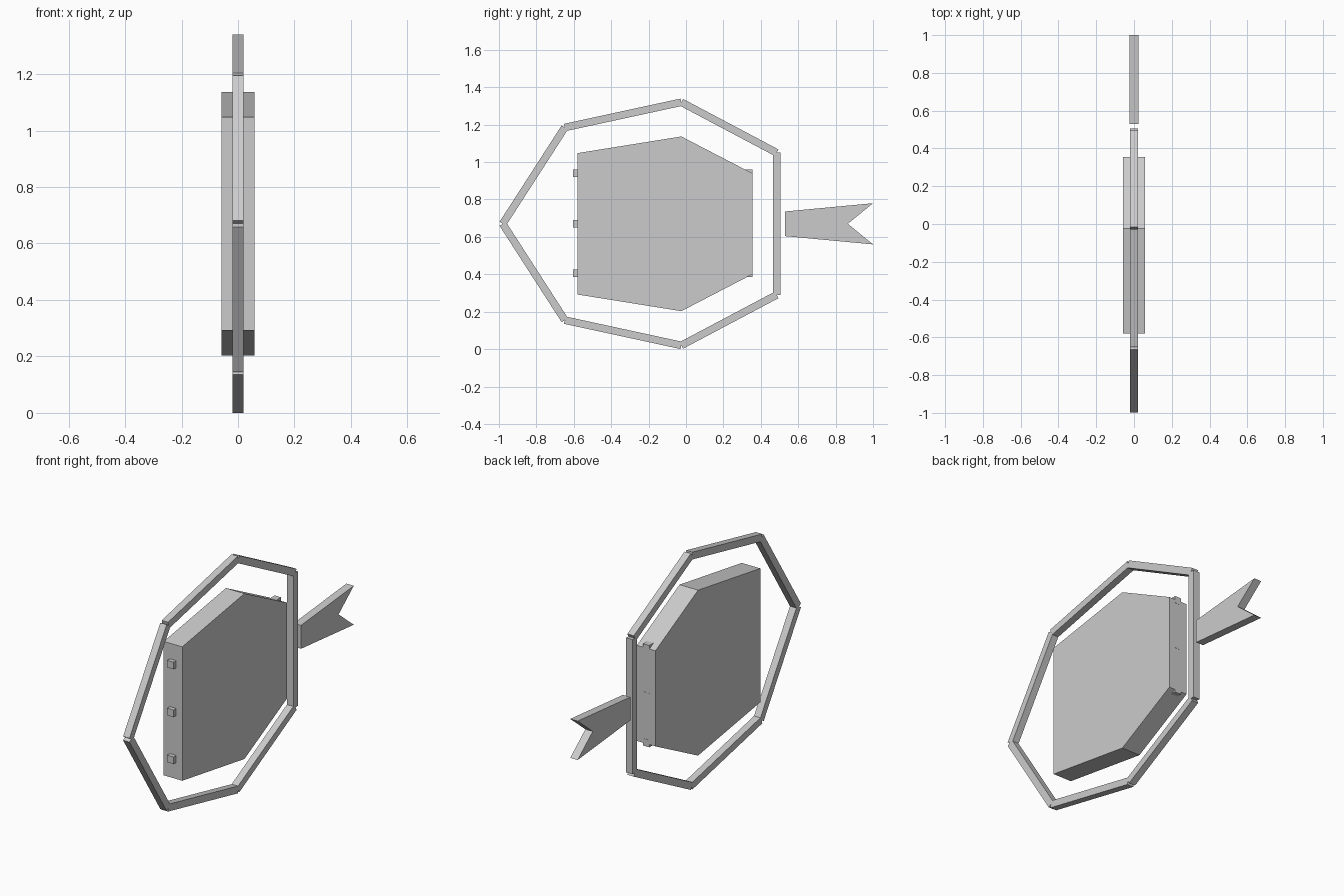
import bpy
import bmesh
from mathutils import Vector

if "Cube" in bpy.data.objects:
    bpy.data.objects.remove(bpy.data.objects["Cube"])

grey = bpy.data.materials.new("plain grey")
grey.diffuse_color = (0.6, 0.6, 0.6, 1)
grey.use_nodes = True
grey.node_tree.nodes["Principled BSDF"].inputs["Base Color"].default_value = grey.diffuse_color
MID = 0.67  # height of the horizontal symmetry line


def prism(name, profile, half):
    """Extrude a (y, z) outline along x, from -half to +half."""
    bm = bmesh.new()
    base = bm.faces.new([bm.verts.new((-half, y, z)) for y, z in profile])
    top = bmesh.ops.extrude_face_region(bm, geom=[base])["geom"]
    bmesh.ops.translate(bm, vec=(2 * half, 0, 0),
                        verts=[v for v in top if isinstance(v, bmesh.types.BMVert)])
    bmesh.ops.recalc_face_normals(bm, faces=bm.faces)
    mesh = bpy.data.meshes.new(name)
    bm.to_mesh(mesh)
    bm.free()
    mesh.materials.append(grey)
    obj = bpy.data.objects.new(name, mesh)
    bpy.context.collection.objects.link(obj)
    return obj


def mirrored(upper):
    """Complete an outline by reflecting its upper half across the middle."""
    return upper + [(y, 2 * MID - z) for y, z in reversed(upper) if abs(z - MID) > 1e-4]


def bar(name, a, b, width):
    """Square-ended bar between two (y, z) points."""
    a, b = Vector(a), Vector(b)
    d = (b - a).normalized()
    n = Vector((-d.y, d.x)) * width / 2
    return prism(name, [a + n, b + n, b - n, a - n], width / 2)


# Thick body slab
prism("body", mirrored([(-0.58, 1.048), (-0.025, 1.137), (0.355, 0.94)]), 0.058)

# Small pegs along the front and back edges
for i, z in enumerate((0.405, MID, 0.94)):
    bar(f"front_peg_{i}", (-0.603, z), (-0.565, z), 0.04)
    bar(f"back_peg_{i}", (0.317, z), (0.356, z), 0.04)

# Seven-sided surrounding frame made of separate bars
ring = mirrored([(-0.98, MID), (-0.648, 1.185), (-0.025, 1.32), (0.485, 1.05)])
for i, p in enumerate(ring):
    bar(f"frame_bar_{i}", p, ring[(i + 1) % len(ring)], 0.04)

# Notched tail
prism("tail", mirrored([(0.865, MID), (1.0, 0.78), (0.53, 0.736)]), 0.023)
